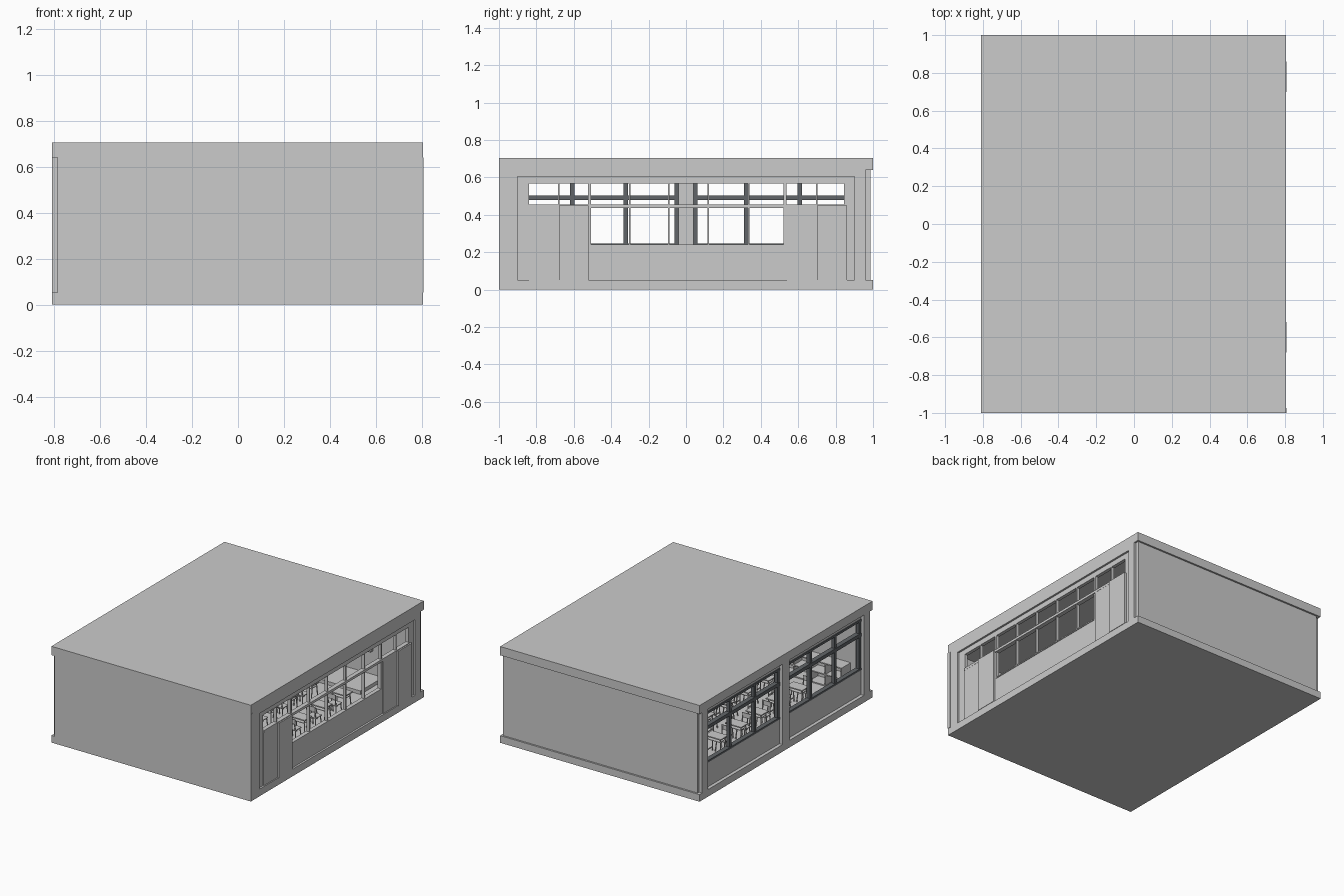
import bpy, bmesh, math
from mathutils import Matrix, Vector

if "Cube" in bpy.data.objects:
    bpy.data.objects.remove(bpy.data.objects["Cube"])


def build(name, boxes):
    """Make one object from boxes given as ((x0, x1), (y0, y1), (z0, z1))."""
    bm = bmesh.new()
    for b in boxes:
        size = [r[1] - r[0] for r in b]
        mid = Vector([(r[0] + r[1]) / 2 for r in b])
        bmesh.ops.create_cube(bm, size=1, matrix=Matrix.Translation(mid) @ Matrix.Diagonal((*size, 1)))
    me = bpy.data.meshes.new(name)
    bm.to_mesh(me)
    bm.free()
    ob = bpy.data.objects.new(name, me)
    bpy.context.collection.objects.link(ob)
    return ob


def rod(bm, a, b, r):
    """Square rod between two points."""
    a, b = Vector(a), Vector(b)
    d = b - a
    m = Matrix.Translation((a + b) / 2) @ d.to_track_quat('Z', 'Y').to_matrix().to_4x4()
    bmesh.ops.create_cube(bm, size=1, matrix=m @ Matrix.Diagonal((2 * r, 2 * r, d.length, 1)))


def slab(bm, c, s):
    bmesh.ops.create_cube(bm, size=1, matrix=Matrix.Translation(c) @ Matrix.Diagonal((*s, 1)))


FLOOR, CEIL = 0.052, 0.64

# Floor and roof slabs
build("floor_slab", [((-0.81, 0.804), (-1, 1), (0, FLOOR))])
build("roof_slab", [((-0.81, 0.804), (-1, 1), (CEIL, 0.704))])

# End walls
build("front_wall", [((-0.785, 0.807), (-1, -0.975), (FLOOR, CEIL))])
build("back_wall", [((-0.785, 0.79), (0.96, 0.987), (FLOOR, CEIL))])

# Window side: apron, lintel and pillars
build("window_apron", [((-0.785, -0.755), (-0.975, 0.96), (FLOOR, 0.235))])
build("window_lintel", [((-0.785, -0.755), (-0.975, 0.96), (0.605, CEIL))])
build("window_pillars", [((-0.81, -0.74), (y - w, y + w), (FLOOR, CEIL))
                         for y, w in ((-0.935, 0.035), (0, 0.04), (0.935, 0.035))])

# Window side: heavy frames, three bays on each side of the middle pillar
frames = []
for s in (-1, 1):
    for y in (0.05, 0.322, 0.608, 0.89):
        frames.append(((-0.785, -0.76), (s * y - 0.012, s * y + 0.012), (0.235, 0.605)))
    ya, yb = sorted((s * 0.04, s * 0.90))
    for z0, z1 in ((0.233, 0.247), (0.478, 0.504), (0.59, 0.606)):
        frames.append(((-0.79, -0.755), (ya, yb), (z0, z1)))
window_frames = build("window_frames", frames)
dark = bpy.data.materials.new("dark_frame")
dark.diffuse_color = (0.12, 0.13, 0.14, 1)
dark.use_nodes = True
dark.node_tree.nodes["Principled BSDF"].inputs["Base Color"].default_value = dark.diffuse_color
window_frames.data.materials.append(dark)

# Corridor side wall, built around the window openings
X = (0.765, 0.79)
build("corridor_wall", [
    (X, (-0.975, -0.84), (FLOOR, CEIL)),
    (X, (0.845, 0.96), (FLOOR, CEIL)),
    (X, (-0.84, 0.845), (0.567, CEIL)),
    (X, (-0.84, -0.508), (FLOOR, 0.452)),
    (X, (0.522, 0.845), (FLOOR, 0.452)),
    (X, (-0.508, 0.522), (FLOOR, 0.235)),
])
# Raised border of the corridor wall
build("corridor_border", [
    ((0.785, 0.804), (-0.975, -0.90), (FLOOR, CEIL)),
    ((0.785, 0.804), (0.90, 0.96), (FLOOR, CEIL)),
    ((0.785, 0.804), (-0.90, 0.90), (0.605, CEIL)),
])
# Corridor mullions and rails
thin = [((0.768, 0.79), (y - 0.004, y + 0.004), (0.235, 0.567))
        for y in (-0.30, -0.092, 0.12, 0.335)]
thin += [((0.768, 0.79), (y - 0.004, y + 0.004), (0.452, 0.567)) for y in (-0.68, 0.70)]
thin += [((0.768, 0.79), (y - 0.008, y + 0.008), (0.235, 0.567)) for y in (-0.515, 0.53)]
thin += [((0.765, 0.797), (-0.84, 0.845), (0.437, 0.455)),
         ((0.765, 0.795), (-0.508, 0.522), (0.232, 0.240))]
build("corridor_frames", thin)

# Sliding doors, one leaf of each pair standing proud
build("sliding_doors", [((0.785, 0.807), (y, y + 0.16), (FLOOR, 0.45)) for y in (-0.68, 0.70)]
      + [((0.785, 0.796), (y, y + 0.16), (FLOOR, 0.45)) for y in (-0.84, 0.54)])

# Teaching end: platform, board and lectern
build("teaching_platform", [((-0.5, 0.5), (0.70, 0.96), (FLOOR, 0.078))])
build("writing_board", [((-0.42, 0.42), (0.948, 0.96), (0.26, 0.50)),
                        ((-0.42, 0.42), (0.93, 0.96), (0.25, 0.26))])
build("lectern", [((-0.10, 0.10), (0.75, 0.83), (0.078, 0.215)),
                  ((-0.12, 0.12), (0.74, 0.84), (0.215, 0.225))])

# Tilted screen in the corner
screen = build("corner_screen", [((-0.09, 0.09), (-0.006, 0.006), (-0.055, 0.055))])
screen.location = (-0.62, 0.855, 0.53)
screen.rotation_euler = (math.radians(8), 0, 0)

# Open lockers along the opposite end
lockers = [((-0.65, 0.65), (-0.975, -0.965), (FLOOR, 0.22))]
lockers += [((-0.65, 0.65), (-0.965, -0.87), (z, z + 0.008)) for z in (FLOOR, 0.132, 0.212)]
lockers += [((-0.65 + i * 0.129, -0.642 + i * 0.129), (-0.965, -0.87), (FLOOR, 0.22)) for i in range(11)]
build("lockers", lockers)

# Desk mesh: top, tray and splayed legs
bm = bmesh.new()
slab(bm, (0, 0, 0.138), (0.13, 0.085, 0.008))
slab(bm, (0, 0, 0.112), (0.105, 0.065, 0.004))
for sx in (-1, 1):
    for sy in (-1, 1):
        rod(bm, (sx * 0.058, sy * 0.038, 0), (sx * 0.052, sy * 0.026, 0.136), 0.003)
    rod(bm, (sx * 0.056, -0.034, 0.03), (sx * 0.056, 0.034, 0.03), 0.003)
desk = bpy.data.meshes.new("desk")
bm.to_mesh(desk)
bm.free()

# Chair mesh: seat, back and splayed legs
bm = bmesh.new()
slab(bm, (0, 0, 0.083), (0.075, 0.07, 0.006))
slab(bm, (0, -0.040, 0.150), (0.075, 0.005, 0.035))
for sx in (-1, 1):
    for sy in (-1, 1):
        rod(bm, (sx * 0.036, sy * 0.036, 0), (sx * 0.030, sy * 0.026, 0.082), 0.003)
    rod(bm, (sx * 0.030, -0.028, 0.082), (sx * 0.030, -0.038, 0.160), 0.003)
chair = bpy.data.meshes.new("chair")
bm.to_mesh(chair)
bm.free()

# Rows of desks and chairs facing the board
for i in range(5):
    for j in range(5):
        x, y = -0.54 + i * 0.27, -0.52 + j * 0.235
        for me, dy in ((desk, 0), (chair, -0.075)):
            ob = bpy.data.objects.new(me.name, me)
            ob.location = (x, y + dy, FLOOR)
            bpy.context.collection.objects.link(ob)
